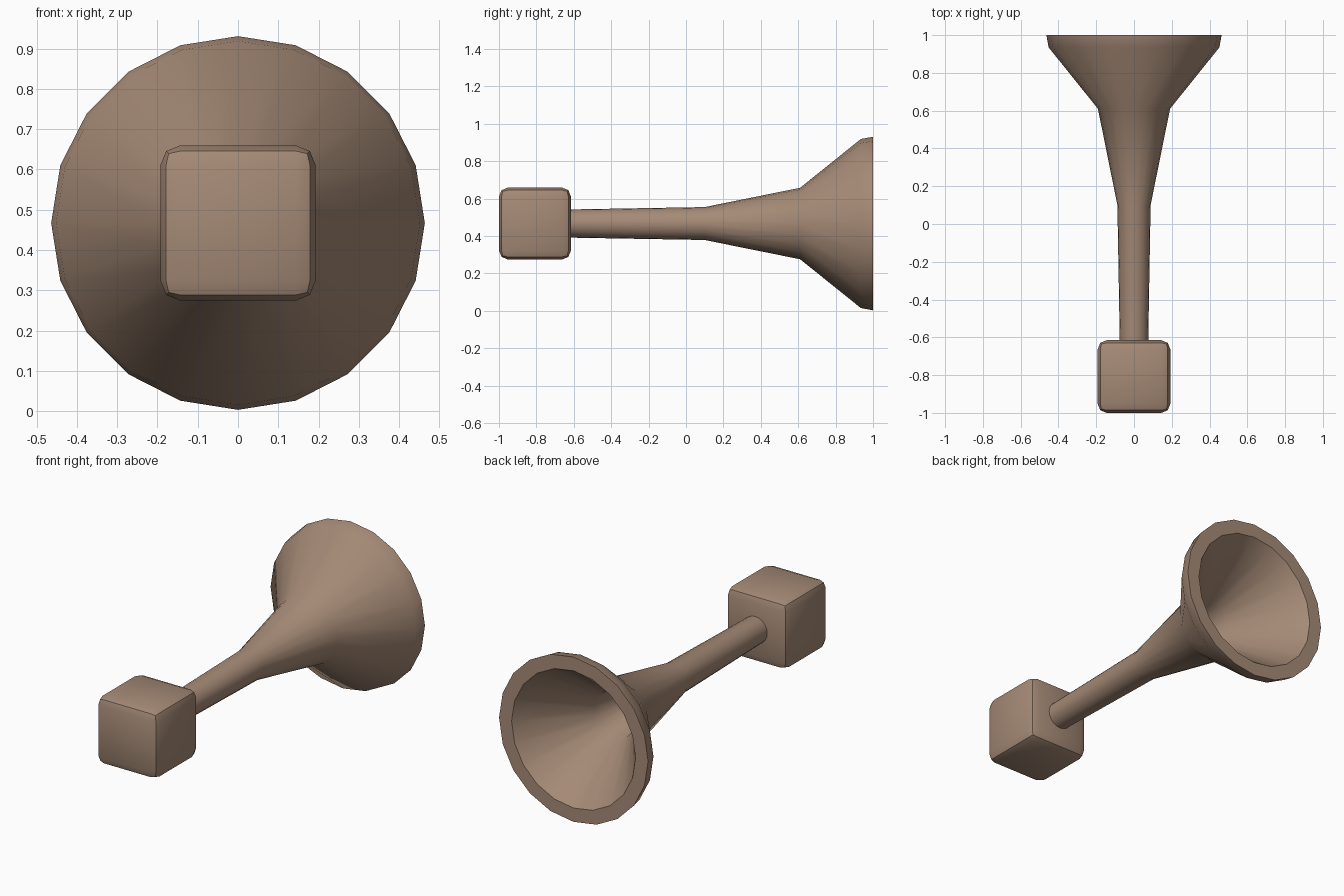
import bpy, bmesh, math

if "Cube" in bpy.data.objects:
    bpy.data.objects.remove(bpy.data.objects["Cube"])

ZC = 0.467   # height of the horn axis
SIDES = 20

mat = bpy.data.materials.new("warm brown")
mat.diffuse_color = (0.376, 0.254, 0.181, 1)
mat.use_nodes = True
mat.node_tree.nodes["Principled BSDF"].inputs["Base Color"].default_value = mat.diffuse_color


def finish(name, bm):
    bmesh.ops.recalc_face_normals(bm, faces=bm.faces)
    mesh = bpy.data.meshes.new(name)
    bm.to_mesh(mesh)
    bm.free()
    mesh.materials.append(mat)
    ob = bpy.data.objects.new(name, mesh)
    bpy.context.collection.objects.link(ob)
    bpy.ops.object.select_all(action='DESELECT')
    ob.select_set(True)
    bpy.context.view_layer.objects.active = ob
    bpy.ops.object.shade_smooth_by_angle(angle=math.radians(40))
    return ob


# Horn: (y, radius) profile, outside from the grip to the rim, then back down the inside
profile = [(-0.64, 0.075), (0.10, 0.088), (0.61, 0.191), (0.935, 0.452), (1.0, 0.464),
           (1.0, 0.386), (0.64, 0.13), (0.12, 0.04)]
bm = bmesh.new()
rings = []
for y, r in profile:
    angles = [2 * math.pi * i / SIDES for i in range(SIDES)]
    rings.append([bm.verts.new((r * math.sin(a), y, ZC + r * math.cos(a))) for a in angles])
for a, b in zip(rings, rings[1:]):
    for i in range(SIDES):
        j = (i + 1) % SIDES
        bm.faces.new((a[i], a[j], b[j], b[i]))
bm.faces.new(rings[0])
bm.faces.new(rings[-1])
finish("horn", bm)

# Rounded block at the narrow end
bm = bmesh.new()
bmesh.ops.create_cube(bm, size=0.385)
bmesh.ops.translate(bm, verts=bm.verts, vec=(0, -0.8075, ZC))
bmesh.ops.bevel(bm, geom=bm.edges[:], offset=0.048, segments=2, profile=0.5, affect='EDGES')
finish("end_block", bm)
